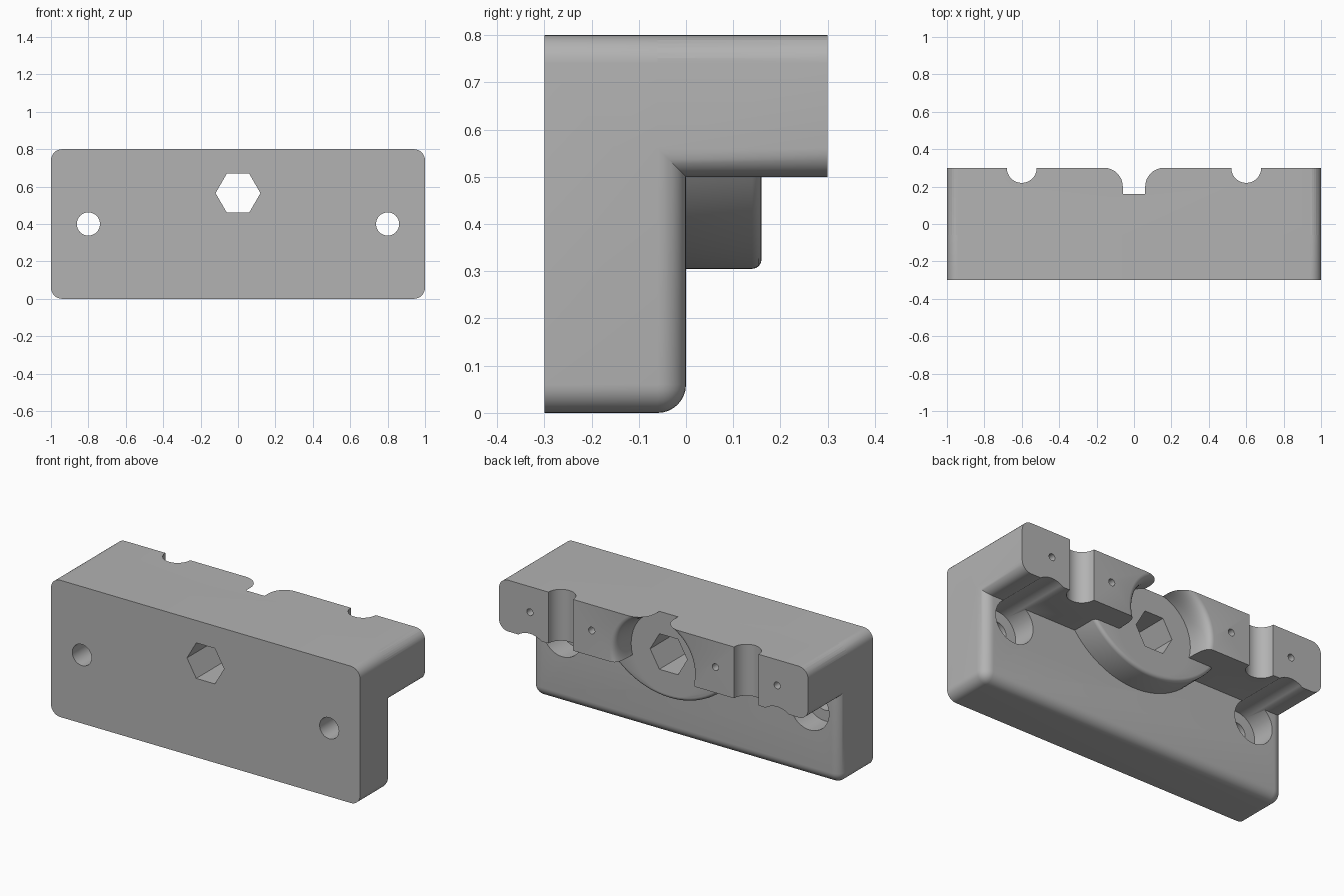
import bpy, bmesh
from math import sin, cos, pi, sqrt
from mathutils import Matrix, Vector

cube = bpy.data.objects.get("Cube")
if cube:
    bpy.data.objects.remove(cube, do_unlink=True)

grey = bpy.data.materials.new("light_grey")
grey.use_nodes = True
colour = (0.45, 0.45, 0.45, 1)
grey.diffuse_color = colour
grey.node_tree.nodes["Principled BSDF"].inputs["Base Color"].default_value = colour


def finish(name, bm):
    bmesh.ops.recalc_face_normals(bm, faces=bm.faces[:])
    mesh = bpy.data.meshes.new(name)
    bm.to_mesh(mesh)
    bm.free()
    mesh.materials.append(grey)
    ob = bpy.data.objects.new(name, mesh)
    bpy.context.collection.objects.link(ob)
    return ob


def rounded_box(name, lo, hi, radius, rounded):
    """Box whose edges are rounded where the rule says so."""
    bm = bmesh.new()
    bmesh.ops.create_cube(bm, size=1)
    lo, hi = Vector(lo), Vector(hi)
    for v in bm.verts:
        v.co = [a + (c + 0.5) * (b - a) for a, b, c in zip(lo, hi, v.co)]
    edges = [e for e in bm.edges if rounded(*[v.co for v in e.verts])]
    bmesh.ops.bevel(bm, geom=edges, offset=radius, segments=8, profile=0.5, affect='EDGES')
    return finish(name, bm)


def lathe(name, profile, x, z, sides=64, top=None):
    """Solid of revolution about a y axis through (x, z); profile is (radius, y)."""
    bm = bmesh.new()
    rings = [[bm.verts.new((x + r * cos(2 * pi * i / sides), y, z + r * sin(2 * pi * i / sides)))
              for i in range(sides)] for r, y in profile]
    for a, b in zip(rings, rings[1:]):
        for i in range(sides):
            j = (i + 1) % sides
            bm.faces.new((a[i], a[j], b[j], b[i]))
    bm.faces.new(rings[0])
    bm.faces.new(rings[-1])
    if top is not None:
        geom = bm.verts[:] + bm.edges[:] + bm.faces[:]
        cut = bmesh.ops.bisect_plane(bm, geom=geom, plane_co=(0, 0, top), plane_no=(0, 0, 1),
                                     clear_outer=True)["geom_cut"]
        bmesh.ops.holes_fill(bm, edges=[e for e in cut if isinstance(e, bmesh.types.BMEdge)])
    return finish(name, bm)


def combine(target, other, operation):
    mod = target.modifiers.new(other.name, 'BOOLEAN')
    mod.operation, mod.object, mod.solver = operation, other, 'EXACT'
    bpy.context.view_layer.objects.active = target
    bpy.ops.object.modifier_apply(modifier=mod.name)
    bpy.data.objects.remove(other, do_unlink=True)


# Upright plate with rounded corners and rounded rear rim
body = rounded_box("bracket_body", (-1, -0.3, 0), (1, 0, 0.8), 0.06,
                   lambda a, b: max(a.y, b.y) > -0.1)

# Overhanging shelf, rounded along its length
shelf = rounded_box("shelf", (-1, -0.15, 0.5), (1, 0.3, 0.8), 0.06,
                    lambda a, b: abs(a.y - b.y) > 0.1)
combine(body, shelf, 'UNION')

# Large disc boss under the shelf, with a softened rear edge
rim = [(0.48 + 0.02 * cos(t * pi / 8), 0.14 + 0.02 * sin(t * pi / 8)) for t in range(5)]
combine(body, lathe("boss", [(0.5, -0.1)] + rim, 0, 0.805, 128, top=0.65), 'UNION')

# Flared round recess that opens through the top of the shelf
drop = 0.235
flare = [(sqrt((0.16 - 0.1 * cos(t * pi / 16)) ** 2 + drop ** 2), 0.2 + 0.1 * sin(t * pi / 16))
         for t in range(9)]
recess = lathe("recess", [(flare[0][0], 0.16)] + flare + [(flare[-1][0], 0.35)], 0, 0.565, 96)
combine(body, recess, 'DIFFERENCE')

# Hexagonal through hole
combine(body, lathe("hex_hole", [(0.12, -0.4), (0.12, 0.4)], 0, 0.565, 6), 'DIFFERENCE')

for side in (-1, 1):
    # Stepped screw hole whose wide part also grazes the shelf
    bolt = [(0.062, -0.4), (0.062, -0.14), (0.125, -0.14), (0.125, 0.4)]
    combine(body, lathe("screw_hole", bolt, side * 0.8, 0.4, 48), 'DIFFERENCE')
    # Vertical half-round groove in the shelf's rear face
    groove = lathe("groove", [(0.08, -0.6), (0.08, 0.6)], 0, 0, 48)
    groove.data.transform(Matrix.Translation((side * 0.6, 0.3, 0.8)) @ Matrix.Rotation(pi / 2, 4, 'X'))
    combine(body, groove, 'DIFFERENCE')
    # Small blind pin holes
    for x in (0.4, 0.8):
        combine(body, lathe("pin_hole", [(0.02, 0), (0.02, 0.4)], side * x, 0.65, 20), 'DIFFERENCE')

bpy.ops.object.select_all(action='DESELECT')
body.select_set(True)
bpy.context.view_layer.objects.active = body
bpy.ops.object.shade_smooth_by_angle(angle=0.6)
